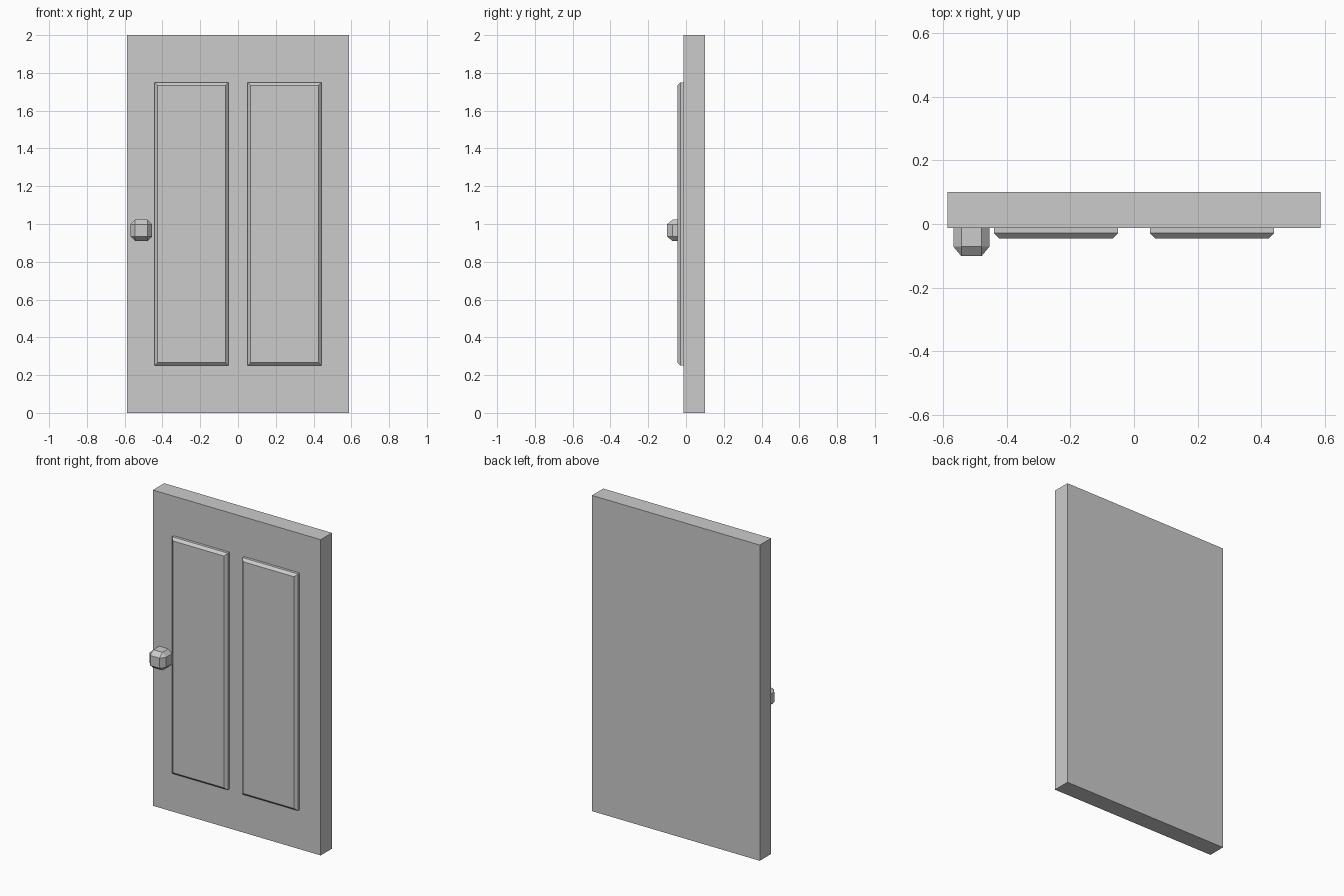
import bpy, bmesh
from mathutils import Vector

if "Cube" in bpy.data.objects:
    bpy.data.objects.remove(bpy.data.objects["Cube"])


def make_box(name, lo, hi, bevel=0.0, front_only=False, y_stretch=1.0):
    """Box between two corners; optional one-segment chamfer."""
    lo, hi = Vector(lo), Vector(hi)
    size, centre = hi - lo, (lo + hi) / 2
    size.y /= y_stretch
    bm = bmesh.new()
    bmesh.ops.create_cube(bm, size=1)
    bmesh.ops.scale(bm, vec=size, verts=bm.verts)
    if bevel:
        edges = [e for e in bm.edges
                 if not front_only or all(v.co.y < 0 for v in e.verts)]
        bmesh.ops.bevel(bm, geom=edges, offset=bevel, segments=1,
                        affect='EDGES', profile=0.5)
    bmesh.ops.scale(bm, vec=(1, y_stretch, 1), verts=bm.verts)
    bmesh.ops.translate(bm, vec=centre, verts=bm.verts)
    mesh = bpy.data.meshes.new(name)
    bm.to_mesh(mesh)
    bm.free()
    obj = bpy.data.objects.new(name, mesh)
    bpy.context.collection.objects.link(obj)
    return obj


FRONT = -0.012  # front plane of the slab

# Door slab
make_box("door_slab", (-0.588, FRONT, 0), (0.588, 0.101, 2))

# Two raised panels with chamfered front rims
for side, x in (("left", -0.246), ("right", 0.246)):
    make_box(side + "_panel", (x - 0.195, -0.045, 0.25),
             (x + 0.195, FRONT + 0.01, 1.75), 0.016, front_only=True)

# Chamfered knob, its rear sunk into the slab
make_box("door_knob", (-0.569, -0.101, 0.909), (-0.455, 0.037, 1.023),
         0.025, y_stretch=1.2)
